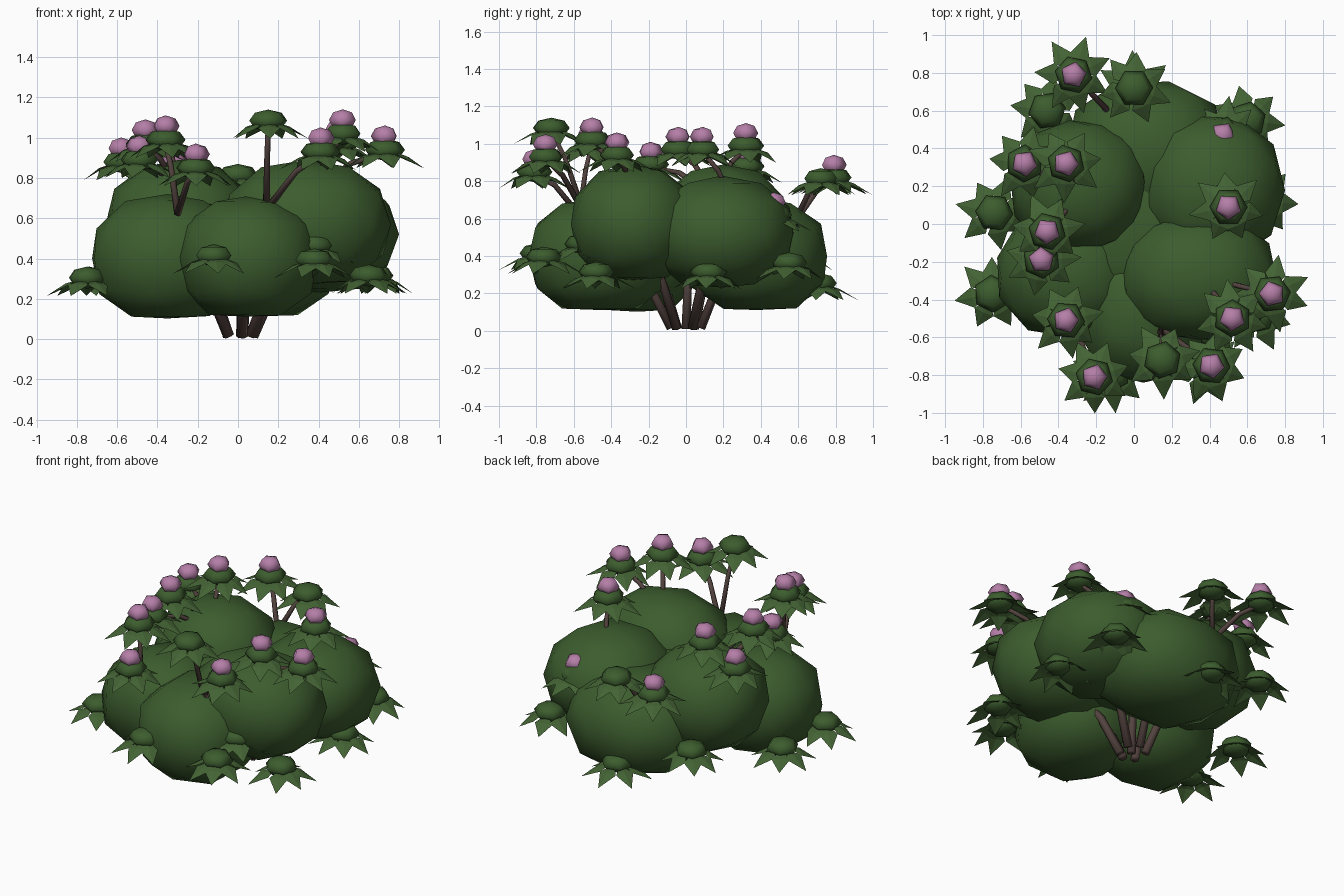
import bpy, bmesh, math, random
from mathutils import Vector, Matrix

if "Cube" in bpy.data.objects:
    bpy.data.objects.remove(bpy.data.objects["Cube"])
random.seed(4)

def material(name, rgb):
    m = bpy.data.materials.new(name)
    m.diffuse_color = (*rgb, 1)
    m.use_nodes = True
    m.node_tree.nodes["Principled BSDF"].inputs["Base Color"].default_value = m.diffuse_color
    return m

FOLIAGE = material("foliage green", (0.045, 0.108, 0.027))
LEAF = material("leaf green", (0.056, 0.124, 0.034))
BARK = material("bark brown", (0.085, 0.055, 0.048))
PINK = material("blossom pink", (0.46, 0.21, 0.39))

def finish(name, bm, mat, smooth=False):
    me = bpy.data.meshes.new(name)
    bm.normal_update()
    for f in bm.faces:
        f.smooth = smooth
    bm.to_mesh(me)
    bm.free()
    me.materials.append(mat)
    ob = bpy.data.objects.new(name, me)
    bpy.context.collection.objects.link(ob)
    return ob

def bead(bm, centre, radii, sides, turn=0.0):
    # low-poly ball with few sides
    mat = Matrix.Translation(centre) @ Matrix.Diagonal((*radii, 1)) @ Matrix.Rotation(turn, 4, 'Z')
    bmesh.ops.create_uvsphere(bm, u_segments=sides, v_segments=4, radius=1, matrix=mat)

def mound(name, c, r, n, turn):
    # boxy ball: sphere pushed out to a superellipsoid
    bm = bmesh.new()
    bmesh.ops.create_icosphere(bm, subdivisions=2, radius=1, matrix=Matrix.Rotation(turn, 4, 'Z'))
    for v in bm.verts:
        k = sum(abs(x) ** n for x in v.co) ** (-1 / n)
        v.co = Vector(v.co[i] * k * r[i] + c[i] for i in range(3))
        v.co.z = max(v.co.z, c[2] - 0.93 * r[2])
    return finish(name, bm, FOLIAGE, True)

def tube(bm, pts, r0, r1, sides=6):
    # tapered tube through a list of points
    pts = [Vector(p) for p in pts]
    rings = []
    for i, p in enumerate(pts):
        d = (pts[min(i + 1, len(pts) - 1)] - pts[max(i - 1, 0)]).normalized()
        u = d.cross(Vector((0, 1, 0))).normalized()
        v = d.cross(u)
        r = r0 + (r1 - r0) * i / (len(pts) - 1)
        rings.append([bm.verts.new(p + r * (u * math.cos(a) + v * math.sin(a)))
                      for a in (2 * math.pi * k / sides for k in range(sides))])
    for a, b in zip(rings, rings[1:]):
        for k in range(sides):
            n = (k + 1) % sides
            bm.faces.new((a[k], a[n], b[n], b[k]))
    bm.faces.new(rings[0][::-1])
    bm.faces.new(rings[-1])
    bmesh.ops.recalc_face_normals(bm, faces=bm.faces[:])

# Foliage mounds: centre, radii, boxiness
mounds = [
    ((0.05, -0.46, 0.40), (0.35, 0.38, 0.31), 2.5),
    ((-0.35, -0.26, 0.40), (0.38, 0.34, 0.32), 2.4),
    ((-0.29, 0.20, 0.57), (0.37, 0.35, 0.32), 2.3),
    ((0.34, -0.28, 0.57), (0.42, 0.34, 0.32), 2.3),
    ((0.41, 0.19, 0.52), (0.39, 0.40, 0.31), 2.15),
    ((0.07, 0.38, 0.40), (0.43, 0.38, 0.31), 2.5),
    ((0.05, 0.02, 0.50), (0.55, 0.48, 0.19), 2.3),
]
for i, (c, r, n) in enumerate(mounds):
    mound(f"foliage_mound_{i + 1}", c, r, n, i * 0.7)

# Trunks fanning out from the ground
bm = bmesh.new()
for c, r, n in mounds[:6]:
    a = math.atan2(c[1], c[0])
    b = Vector((0.01 + 0.07 * math.cos(a), 0.08 * math.sin(a), 0.015))
    e = Vector((c[0] * 0.75, c[1] * 0.75, 0.42))
    tube(bm, [b, b.lerp(e, 0.45) + Vector((0, 0, 0.05)), e], 0.028, 0.022)
tube(bm, [(0.02, 0, 0.01), (0.02, 0.01, 0.25), (0, 0, 0.5)], 0.028, 0.022)
finish("trunks", bm, BARK, True)

# Blossoming rosettes (blossom centre) and plain rosettes (bud centre)
blossoms = [
    (0.41, -0.75, 1.01), (0.52, -0.50, 1.10), (0.73, -0.37, 1.02), (-0.21, -0.81, 0.93),
    (-0.36, -0.51, 1.07), (-0.49, -0.19, 0.97), (-0.46, -0.04, 1.05), (0.50, 0.09, 1.05),
    (-0.36, 0.32, 1.07), (-0.58, 0.32, 0.96), (0.47, 0.47, 0.70), (-0.32, 0.79, 0.90),
]
plain = [
    (0.15, -0.72, 1.09), (0.0, 0.72, 0.82), (-0.46, 0.60, 0.42), (-0.74, 0.06, 0.31),
    (-0.75, -0.37, 0.31), (0.60, 0.55, 0.37), (-0.12, -0.79, 0.42), (0.38, -0.76, 0.40),
    (0.38, -0.55, 0.47), (0.65, -0.48, 0.32), (0.68, 0.12, 0.32), (0.0, 0.71, 0.26),
]
hubs = [Vector(h) for h in ((-0.30, -0.57, 0.62), (0.14, -0.55, 0.64), (-0.29, 0.15, 0.72),
                            (0.36, -0.28, 0.72), (0.40, 0.27, 0.65), (-0.12, 0.58, 0.58))]
buds, leaves, stems, flowers = (bmesh.new() for _ in range(4))

def leaf(bm, c, a, length):
    # kite-shaped drooping leaf, almost flat across
    out = Vector((math.cos(a), math.sin(a), 0))
    side = Vector((-out.y, out.x, 0))
    def p(r, s, z):
        return bm.verts.new(c + out * r + side * s + Vector((0, 0, z)))
    base, mid, tip = p(0.03, 0, 0.0), p(0.11, 0, -0.025), p(length, 0, -0.085)
    lo, ro = p(0.105, 0.055, -0.032), p(0.105, -0.055, -0.032)
    for tri in ((base, mid, lo), (mid, tip, lo), (base, ro, mid), (ro, tip, mid)):
        bm.faces.new(tri[::-1])

def rosette(c):
    turn = random.uniform(0, 6.28)
    bead(buds, c - Vector((0, 0, 0.005)), (0.1, 0.1, 0.055), 6, turn)
    for k in range(7):
        leaf(leaves, c - Vector((0, 0, 0.01)), turn + k * 2 * math.pi / 7 + random.uniform(-0.12, 0.12),
             random.uniform(0.18, 0.215))
    # upper rosettes stand on stems that spring from the nearest hub
    if c.z > 0.55:
        h = min(hubs, key=lambda q: (q - c).length)
        bend = h.lerp(c, 0.55) + Vector((0, 0, 0.03))
        tube(stems, [h, bend, c - Vector((0, 0, 0.02))], 0.017, 0.012)

for p in blossoms:
    p = Vector(p)
    rosette(p - Vector((0, 0, 0.075)))
    bead(flowers, p - Vector((0, 0, 0.012)), (0.07, 0.07, 0.053), 5, random.uniform(0, 6.28))
for p in plain:
    rosette(Vector(p))

bmesh.ops.recalc_face_normals(leaves, faces=leaves.faces[:])
if sum(f.normal.z for f in leaves.faces) < 0:
    bmesh.ops.reverse_faces(leaves, faces=leaves.faces[:])
finish("rosette_buds", buds, FOLIAGE, True)
finish("rosette_leaves", leaves, LEAF)
finish("flower_stems", stems, BARK, True)
finish("blossoms", flowers, PINK, True)
